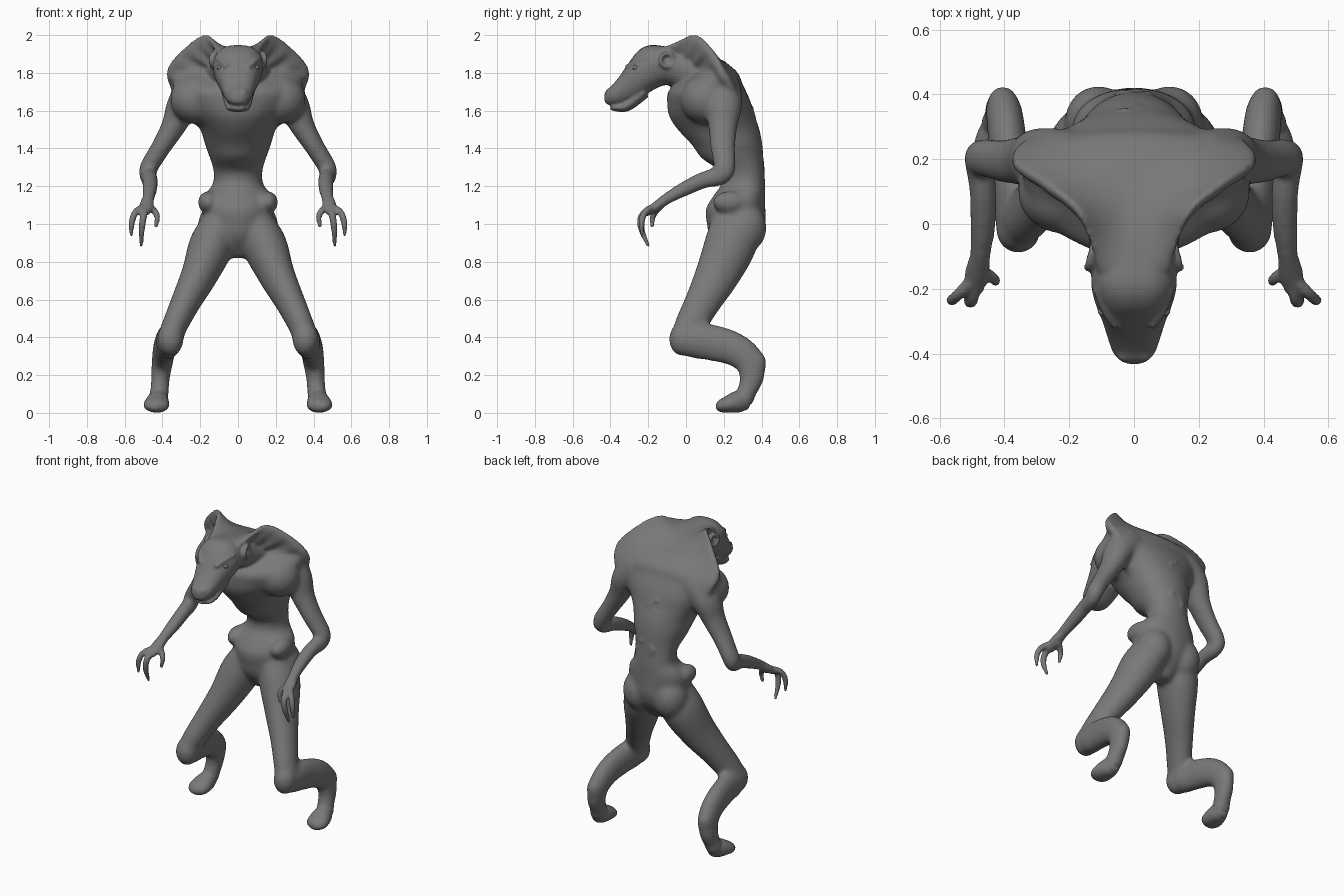
import bpy, bmesh, math, random
from mathutils import Vector

if "Cube" in bpy.data.objects:
    bpy.data.objects.remove(bpy.data.objects["Cube"])

random.seed(4)
parts = []
grey = bpy.data.materials.new("dark_grey")
grey.diffuse_color = (.19, .19, .19, 1)
grey.use_nodes = True
grey.node_tree.nodes["Principled BSDF"].inputs["Base Color"].default_value = grey.diffuse_color


def spline(pts, n=6):
    """Catmull-Rom interpolation of tuples of any length."""
    out = []
    for i in range(len(pts) - 1):
        a, b, c, d = pts[max(i - 1, 0)], pts[i], pts[i + 1], pts[min(i + 2, len(pts) - 1)]
        for k in range(n):
            t = k / n
            out.append([0.5 * (2 * q + (r - p) * t + (2 * p - 5 * q + 4 * r - s) * t * t
                               + (3 * q - p - 3 * r + s) * t ** 3)
                        for p, q, r, s in zip(a, b, c, d)])
    out.append(list(pts[-1]))
    return out


def skin(name, rings):
    """Closed surface through a list of rings."""
    bm = bmesh.new()
    rows = [[bm.verts.new(p) for p in ring] for ring in rings]
    n = len(rows[0])
    for a, b in zip(rows, rows[1:]):
        for i in range(n):
            bm.faces.new((a[i], a[(i + 1) % n], b[(i + 1) % n], b[i]))
    bm.faces.new(rows[0][::-1])
    bm.faces.new(rows[-1])
    bmesh.ops.recalc_face_normals(bm, faces=bm.faces)
    me = bpy.data.meshes.new(name)
    bm.to_mesh(me)
    bm.free()
    ob = bpy.data.objects.new(name, me)
    bpy.context.collection.objects.link(ob)
    parts.append(ob)


ANG = [2 * math.pi * i / 28 for i in range(28)]


def oval(a, low, high, mid):
    """Height on an oval whose widest line is not in the middle."""
    s = math.sin(a)
    return mid + s * ((high - mid) if s > 0 else (mid - low))


def tube(name, pts, side=1):
    """Limb: path points are x, y, z, sideways radius, depth radius."""
    p = spline(pts)
    rings = []
    for i, (x, y, z, ra, rb) in enumerate(p):
        t = (Vector(p[min(i + 1, len(p) - 1)][:3]) - Vector(p[max(i - 1, 0)][:3])).normalized()
        u = Vector((1, 0, 0))
        u = (u - t * u.dot(t)).normalized()
        v = t.cross(u)
        ring = [Vector((x, y, z)) + u * ra * math.cos(a) + v * rb * math.sin(a) for a in ANG]
        rings.append([(q.x * side, q.y, q.z) for q in ring])
    skin(name, rings)


def ball(name, loc, size):
    bpy.ops.mesh.primitive_uv_sphere_add(segments=24, ring_count=16, radius=1, location=loc)
    ob = bpy.context.object
    ob.name, ob.scale = name, size
    return ob


def lump(*args):
    parts.append(ball(*args))


def fuse(name, voxel, smoothing):
    """Melt all current parts into one smooth skin."""
    bpy.ops.object.select_all(action='DESELECT')
    for ob in parts:
        ob.select_set(True)
    bpy.context.view_layer.objects.active = parts[0]
    bpy.ops.object.join()
    ob = bpy.context.object
    ob.name = name
    mod = ob.modifiers.new("fuse", 'REMESH')
    mod.mode, mod.voxel_size = 'VOXEL', voxel
    mod = ob.modifiers.new("soften", 'SMOOTH')
    mod.factor, mod.iterations = .5, smoothing
    bpy.ops.object.convert(target='MESH')
    bpy.ops.object.shade_smooth()
    parts[:] = [ob]
    return ob


# Torso: z, front y, back y, half width (widest towards the back)
torso = [(.82, .21, .31, .04), (.92, .13, .39, .13), (1.0, .11, .42, .17), (1.08, .105, .42, .19),
         (1.15, .145, .42, .18), (1.21, .185, .42, .135), (1.28, .175, .415, .13),
         (1.35, .08, .41, .15), (1.42, .03, .405, .175), (1.5, -.045, .39, .2),
         (1.57, -.09, .365, .25), (1.64, -.1, .345, .305), (1.71, -.09, .315, .34),
         (1.79, .02, .27, .33), (1.87, .1, .2, .18)]
rings = []
for z, f, b, w in spline(torso):
    rings.append([(w * math.cos(a), oval(a, f, b, f + .6 * (b - f)), z) for a in ANG])
skin("torso", rings)

# Flared mantle: outer crest and centre line, row by row, fan folds underneath
crest = [(.12, -.14, 1.92), (.14, -.05, 1.975), (.18, .05, 2.015), (.285, .13, 1.945),
         (.382, .2, 1.82), (.335, .265, 1.69), (.24, .23, 1.54)]
middle = [(-.16, 1.945), (-.05, 1.93), (.05, 1.91), (.15, 1.88), (.23, 1.84), (.29, 1.77), (.29, 1.63)]
rings = []
for j, ((cx, cy, cz), (my, mz)) in enumerate(zip(spline(crest, 8), spline(middle, 8))):
    top, under = [], []
    for i in range(-14, 15):
        s = i / 14
        k = abs(s) ** 2
        x, y, z = cx * s, my + (cy - my) * k, mz + (cz - mz) * k
        d = 1 - k
        fold = .012 * math.sin(j * 1.3) * min(1, 2 * d)
        top.append((x, y, z))
        under.append((x * .98, y - .028 - .09 * d + fold, z - .03 - .06 * d + fold))
    rings.append(top + under[::-1])
skin("mantle", rings)

leg = [(.09, .27, 1.02, .09, .13), (.14, .235, .89, .118, .138), (.205, .165, .73, .097, .118),
       (.28, .085, .58, .078, .095), (.34, .02, .45, .068, .085), (.362, .03, .385, .07, .088),
       (.375, .12, .375, .062, .097), (.39, .25, .34, .06, .09), (.40, .335, .275, .057, .08),
       (.41, .348, .19, .05, .067), (.415, .325, .12, .05, .053), (.425, .30, .06, .055, .055)]
arm = [(.2, .19, 1.72, .12, .10), (.29, .2, 1.63, .088, .098), (.34, .195, 1.52, .066, .078),
       (.405, .195, 1.41, .053, .067), (.472, .205, 1.30, .049, .058), (.476, .18, 1.255, .045, .053),
       (.466, .1, 1.235, .043, .046), (.466, 0, 1.19, .041, .041), (.475, -.1, 1.135, .034, .032),
       (.485, -.155, 1.095, .038, .026)]
SIDES = ((-1, "left"), (1, "right"))

# Large body masses, blended softly
for s, n in SIDES:
    tube(n + "_leg", leg, s)
    tube(n + "_arm", arm, s)
    lump(n + "_knee", (.357 * s, -.018, .39), (.07, .073, .09))
    lump(n + "_heel", (.405 * s, .372, .265), (.048, .055, .065))
    lump(n + "_hip_bone", (.158 * s, .23, 1.115), (.055, .09, .06))
    lump(n + "_buttock", (.11 * s, .315, .98), (.105, .112, .13))
    lump(n + "_shoulder", (.22 * s, .1, 1.66), (.14, .13, .13))
    lump(n + "_elbow", (.482 * s, .222, 1.275), (.037, .035, .04))
fuse("creature_body", .012, 12)

# Head and neck: y, top z, bottom z, half width (squarish section)
head = [(-.432, 1.69, 1.65, .02), (-.42, 1.71, 1.635, .045), (-.395, 1.73, 1.63, .066),
        (-.35, 1.785, 1.63, .082), (-.30, 1.858, 1.645, .098), (-.25, 1.92, 1.665, .118),
        (-.19, 1.947, 1.70, .132), (-.10, 1.94, 1.735, .132), (0, 1.925, 1.68, .15), (.1, 1.9, 1.62, .19)]
rings = []
for y, t, b, w in spline(head):
    rings.append([(w * math.copysign(abs(math.cos(a)) ** .75, math.cos(a)), y,
                   oval(a, b, t, b + .55 * (t - b))) for a in ANG])
skin("head", rings)
tube("lower_jaw", [(0, -.40, 1.618, .03, .012), (0, -.37, 1.614, .058, .018),
                   (0, -.31, 1.628, .07, .03), (0, -.22, 1.70, .09, .035)])

foot = [(.42, .335, .06, .035, .04), (.425, .28, .06, .058, .058), (.433, .21, .042, .068, .042),
        (.437, .175, .035, .05, .03), (.437, .158, .034, .02, .012)]
palm = [(.475, -.1, 1.135, .031, .029), (.485, -.155, 1.095, .038, .026), (.495, -.205, 1.06, .03, .02)]
fingers = [
    [(.495, -.17, 1.09, .02, .02), (.54, -.215, 1.065, .018, .018), (.562, -.235, 1.01, .017, .017),
     (.565, -.23, .935, .009, .009)],
    [(.49, -.18, 1.08, .021, .021), (.50, -.235, 1.04, .019, .019), (.51, -.235, .97, .017, .017),
     (.512, -.197, .88, .009, .009)],
    [(.48, -.14, 1.09, .02, .02), (.45, -.155, 1.075, .018, .018), (.428, -.175, 1.04, .016, .016),
     (.435, -.18, .98, .009, .009)]]
brow = [(.055, -.32, 1.83, .012, .008), (.085, -.27, 1.862, .016, .012), (.112, -.2, 1.885, .016, .012)]

# Finer parts of each side
for s, n in SIDES:
    tube(n + "_foot", foot, s)
    tube(n + "_palm", palm, s)
    tube(n + "_brow", brow, s)
    for f in fingers:
        tube(n + "_finger", f, s)
    lump(n + "_nostril", (.032 * s, -.408, 1.7), (.02, .018, .016))
    # Ear: ring-shaped rim on the side of the head
    bpy.ops.mesh.primitive_torus_add(major_radius=.036, minor_radius=.012, location=(.134 * s, -.1, 1.868),
                                     rotation=(0, math.pi / 2, .25 * s))
    bpy.context.object.name = n + "_ear"
    parts.append(bpy.context.object)

# Rough knobbly skin along the spine
for i in range(30):
    z = 1.06 + i * .019
    y = .415 - max(0, z - 1.3) ** 1.3 * .26
    lump("spine_knob", (random.uniform(-.045, .045), y - .014, z), (.022, .016, .014))

fuse("creature_body", .0085, 4).data.materials.append(grey)

# Eyes
for s, n in SIDES:
    eye = ball(n + "_eye", (.098 * s, -.268, 1.828), (.014, .016, .013))
    bpy.ops.object.shade_smooth()
    eye.data.materials.append(grey)
